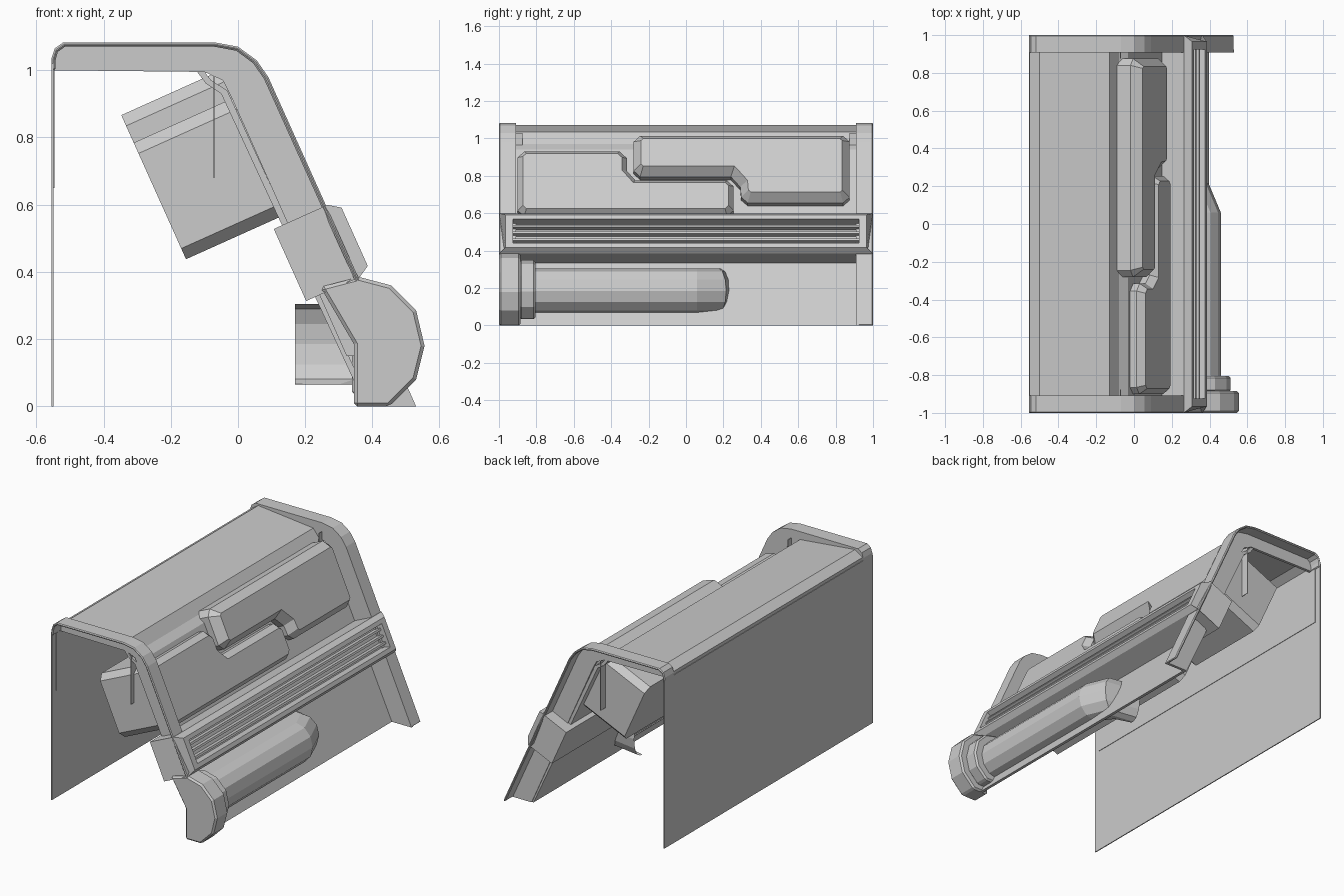
import bpy, bmesh, math
from mathutils import Vector

cube = bpy.data.objects.get("Cube")
if cube:
    bpy.data.objects.remove(cube, do_unlink=True)

grey = bpy.data.materials.new("plain_grey")
grey.use_nodes = True
GREY = (0.6, 0.6, 0.6, 1)
grey.diffuse_color = GREY
grey.node_tree.nodes["Principled BSDF"].inputs["Base Color"].default_value = GREY

# Sloped face frame: t runs up the slope, d runs inward from the outer face
FOOT = Vector((0.53, 0, 0))
UP = Vector((-0.41, 0, 0.912))
INWARD = Vector((-0.912, 0, -0.41))


def slope(t, d, y=0):
    return FOOT + UP * t + INWARD * d + Vector((0, y, 0))


def loft(name, rings, bevel=0, solid=True):
    """Skin matching rings; a solid closes each ring and caps both ends."""
    bm = bmesh.new()
    loops = [[bm.verts.new(p) for p in ring] for ring in rings]
    n = len(loops[0])
    for a, b in zip(loops, loops[1:]):
        for i in range(n if solid else n - 1):
            j = (i + 1) % n
            bm.faces.new((a[i], a[j], b[j], b[i]))
    if solid:
        bm.faces.new(loops[0])
        bm.faces.new(loops[-1][::-1])
        bmesh.ops.recalc_face_normals(bm, faces=bm.faces[:])
    mesh = bpy.data.meshes.new(name)
    bm.to_mesh(mesh)
    bm.free()
    mesh.materials.append(grey)
    obj = bpy.data.objects.new(name, mesh)
    bpy.context.collection.objects.link(obj)
    if bevel:
        mod = obj.modifiers.new("chamfer", "BEVEL")
        mod.width, mod.segments, mod.limit_method = bevel, 1, "ANGLE"
        mod.angle_limit = math.radians(40)
    return obj


def along_y(name, profile, y0, y1, bevel=0):
    """Extrude an (x, z) profile along y."""
    return loft(name, [[(x, y, z) for x, z in profile] for y in (y0, y1)], bevel)


def on_slope(name, profile, y0, y1):
    """Extrude a (t, d) profile of the sloped face along y."""
    return loft(name, [[slope(t, d, y) for t, d in profile] for y in (y0, y1)])


# Thin rear wall and the skirt inside it
along_y("rear_wall", [(-0.555, 0), (-0.549, 0), (-0.549, 1.02), (-0.555, 1.02)], -1, 1)
along_y("wall_skirt", [(-0.549, 0.65), (-0.546, 0.65), (-0.546, 1.04), (-0.549, 1.04)], -0.96, 0.96)

# End ribs: a thin bent rim overhanging a set-back web; the front one stops at the drum cap
bend = [(-0.555, 1.0), (-0.555, 1.035), (-0.545, 1.065), (-0.52, 1.083), (-0.07, 1.083),
        (0.0, 1.07), (0.055, 1.03), (0.09, 0.98)]
rim_inside = [(0.077, 0.975), (0.045, 1.021), (-0.005, 1.058), (-0.07, 1.07), (-0.515, 1.07),
              (-0.536, 1.055), (-0.543, 1.03), (-0.543, 1.0)]
web_inside = [(-0.015, 0.91), (-0.045, 0.97), (-0.1, 0.995)]
for name, side, foot_x, foot_z in (("front", -1, 0.463, 0.15), ("back", 1, 0.53, 0)):
    outer = bend + [(foot_x, foot_z)]
    along_y(name + "_rib_rim", outer + [(foot_x - 0.014, foot_z)] + rim_inside, 0.912 * side, side, 0.005)
    along_y(name + "_rib_web", outer + [(foot_x - 0.14, foot_z)] + web_inside, 0.908 * side, 0.925 * side)

# Recessed skin between the ribs: top, short step, slope
skin = [(-0.552, 1.04), (-0.5, 1.073), (-0.13, 1.035), (-0.08, 0.97), (-0.032, 0.94), (0.398, 0),
        (0.38, 0), (-0.05, 0.93), (-0.095, 0.96), (-0.14, 1.02), (-0.5, 1.055), (-0.552, 1.02)]
along_y("panel_skin", skin, -0.92, 0.92)

# Two interlocking deep blocks set through the slope, corners cut:
# outer face depth, chamfer start depth, chamfer inset, (y, t) outline
blocks = {
    "upper_block": (0.032, 0.085, 0.04, [
        (-0.28, 1.115), (-0.245, 1.15), (0.84, 1.15), (0.875, 1.115), (0.875, 0.79),
        (0.84, 0.757), (0.33, 0.757), (0.295, 0.79), (0.29, 0.85), (0.24, 0.91),
        (-0.245, 0.91), (-0.28, 0.945)]),
    "lower_block": (0.05, 0.09, 0.028, [
        (-0.9, 1.025), (-0.865, 1.06), (-0.355, 1.06), (-0.315, 1.02), (-0.315, 0.945),
        (-0.27, 0.89), (0.22, 0.89), (0.255, 0.855), (0.255, 0.715), (0.22, 0.68),
        (-0.865, 0.68), (-0.9, 0.715)]),
}
for name, (top, base, inset, outline) in blocks.items():
    rings = [[slope(t, d, y) for y, t in outline] for d in (0.445, base)]
    # Chamfered outer face: every corner moved inward along its normal
    face = []
    for i in range(len(outline)):
        a, b, c = (Vector(outline[(i + k) % len(outline)]) for k in (-1, 0, 1))
        e, f = (b - a).normalized(), (c - b).normalized()
        n = Vector((e.y + f.y, -e.x - f.x)).normalized()
        q = b + n * inset / max(0.5, n.dot(Vector((e.y, -e.x))))
        face.append(slope(q.y, top, q.x))
    loft(name, rings + [face])

# Crossbar with a ridged channel and solid ends reaching past the rims
bar = [(0.42, 0.17), (0.655, 0.17), (0.655, -0.005), (0.63, -0.04)]
low_edge = [(0.44, -0.04), (0.42, -0.005)]
channel = [(0.605, -0.04), (0.595, 0.01)]
for i in range(3):
    c = 0.575 - i * 0.04
    channel += [(c + 0.01, 0.01), (c + 0.006, -0.02), (c - 0.006, -0.02), (c - 0.01, 0.01)]
channel += [(0.475, 0.01), (0.465, -0.04)]
on_slope("grooved_crossbar", bar + channel + low_edge, -0.925, 0.925)
for name, s in (("crossbar_front_end", -1), ("crossbar_back_end", 1)):
    tip = [slope(t, d, 0.998 * s if d > -0.03 else 0.965 * s) for t, d in bar + low_edge]
    loft(name, [[slope(t, d, 0.925 * s) for t, d in bar + low_edge], tip])

# Open half-round drum shell; its far end bends inward through the skin
straight, elbow, inner = [(0.34, 0, 0.066)], [(0.27, 0.15, 0.066)], [(0.17, 0.18, 0.066)]
for a in (math.radians(-90 + 30 * i) for i in range(7)):
    c, z = math.cos(a), 0.185 + 0.12 * math.sin(a)
    straight.append((0.35 + 0.11 * c, 0, z))
    elbow.append((0.3 + 0.095 * c, 0.175 + 0.04 * c, z))
    inner.append((0.17, 0.195 + 0.06 * c, z))
straight.append((0.25, 0, 0.304))
elbow.append((0.24, 0.15, 0.304))
inner.append((0.17, 0.18, 0.304))
body = [[(x, y, z) for x, _, z in straight] for y in (-0.85, 0.06)]
loft("drum", body + [elbow, inner], solid=False)

# Collar and end cap of the drum
cap = [(0.245, 0.355), (0.36, 0.385), (0.455, 0.36), (0.53, 0.285), (0.555, 0.18),
       (0.53, 0.08), (0.45, 0), (0.345, 0), (0.345, 0.185)]
along_y("drum_cap", cap, -1, -0.885, 0.01)
collar = [(0.31 + (x - 0.31) * 0.82, 0.185 + (z - 0.185) * 0.82) for x, z in cap]
along_y("drum_collar", collar, -0.89, -0.805, 0.01)

# Thin hanging fins inside both ends
for name, y in (("front_fin", -0.9), ("back_fin", 0.9)):
    along_y(name, [(-0.073, 0.68), (-0.07, 0.68), (-0.07, 1.03), (-0.073, 1.03)], y - 0.025, y + 0.025)
